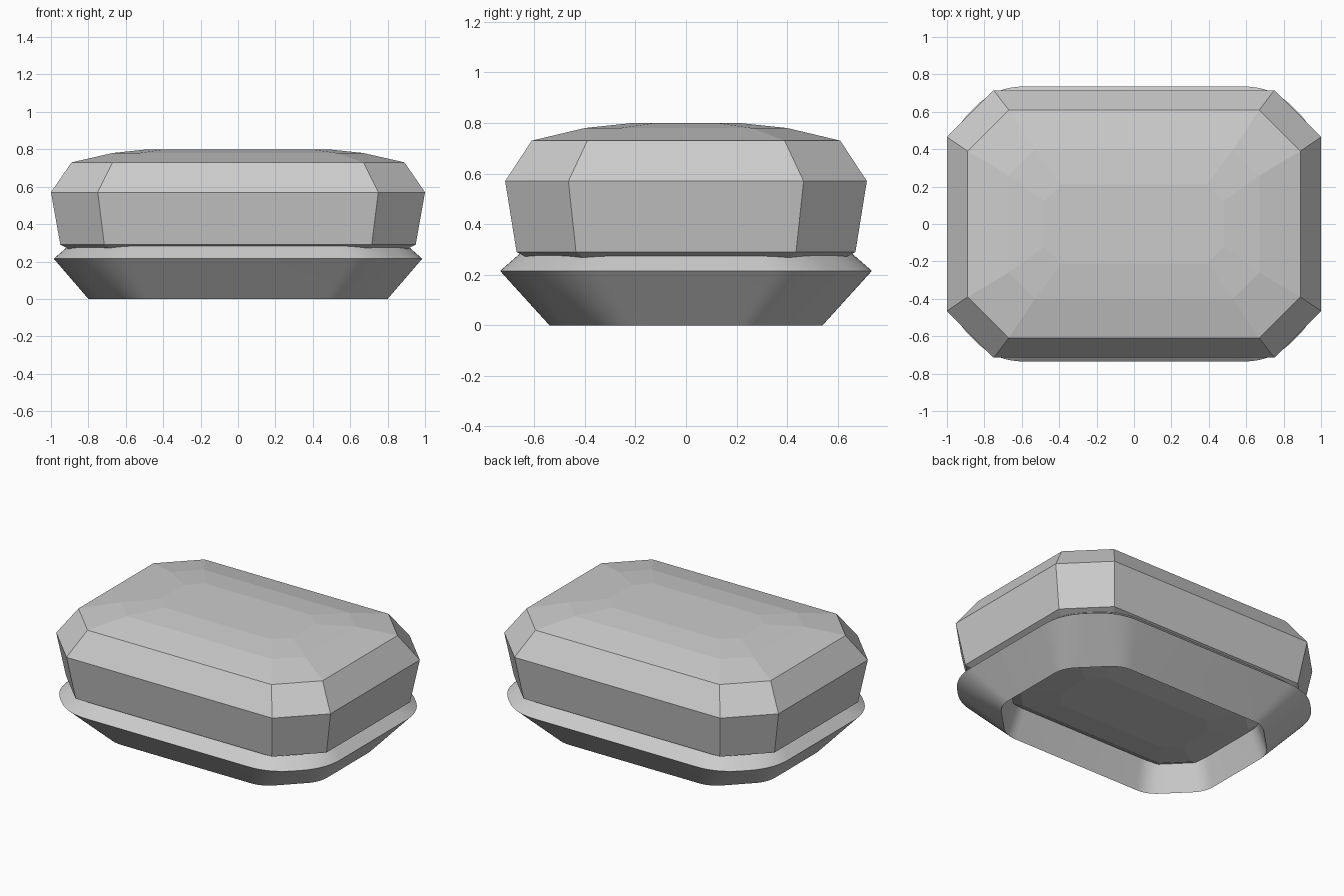
import bpy, bmesh, math
from mathutils import Vector

if "Cube" in bpy.data.objects:
    bpy.data.objects.remove(bpy.data.objects["Cube"])


def octagon(hx, hy, c, z, r=0.0, n=9):
    """Chamfered rectangle ring; r > 0 softens each corner with a small curve."""
    quad = [(hx, hy - c), (hx - c, hy)]
    pts = quad + [(-x, y) for x, y in reversed(quad)]
    pts += [(-x, -y) for x, y in pts]
    pts = [Vector((x, y, z)) for x, y in pts]
    if r == 0:
        return pts
    out = []
    for i, p in enumerate(pts):
        a = p + (pts[i - 1] - p).normalized() * r
        b = p + (pts[(i + 1) % 8] - p).normalized() * r
        for k in range(n):
            t = k / (n - 1)
            out.append(a * (1 - t) ** 2 + p * 2 * t * (1 - t) + b * t * t)
    return out


def loft(name, rings, closed=False):
    """Skin successive rings; cap the ends, or join last ring to first."""
    bm = bmesh.new()
    loops = [[bm.verts.new(p) for p in ring] for ring in rings]
    pairs = list(zip(loops, loops[1:]))
    if closed:
        pairs.append((loops[-1], loops[0]))
    else:
        bm.faces.new(loops[0])
        bm.faces.new(loops[-1])
    for a, b in pairs:
        for i in range(len(a)):
            j = (i + 1) % len(a)
            bm.faces.new((a[i], a[j], b[j], b[i]))
    bmesh.ops.recalc_face_normals(bm, faces=bm.faces)
    mesh = bpy.data.meshes.new(name)
    bm.to_mesh(mesh)
    bm.free()
    obj = bpy.data.objects.new(name, mesh)
    bpy.context.collection.objects.link(obj)
    return obj


# Step-cut stone: half width, half depth, corner cut, height
stone_levels = [
    (0.48, 0.21, 0.09, 0.12),
    (0.67, 0.40, 0.14, 0.145),
    (0.95, 0.67, 0.235, 0.29),
    (1.00, 0.715, 0.25, 0.57),
    (0.89, 0.61, 0.22, 0.73),
    (0.67, 0.40, 0.14, 0.78),
    (0.48, 0.21, 0.09, 0.80),
]
loft("gemstone", [octagon(*level) for level in stone_levels])

# Setting around the underside: closed cross-section with softened corners
setting_levels = [
    (0.80, 0.54, 0.25, 0.0, 0.08),
    (0.985, 0.735, 0.245, 0.215, 0.15),
    (0.905, 0.655, 0.24, 0.285, 0.14),
    (0.73, 0.47, 0.21, 0.22, 0.08),
]
setting = loft("setting", [octagon(*level) for level in setting_levels], closed=True)
bpy.ops.object.select_all(action='DESELECT')
setting.select_set(True)
bpy.context.view_layer.objects.active = setting
bpy.ops.object.shade_smooth_by_angle(angle=math.radians(30))
